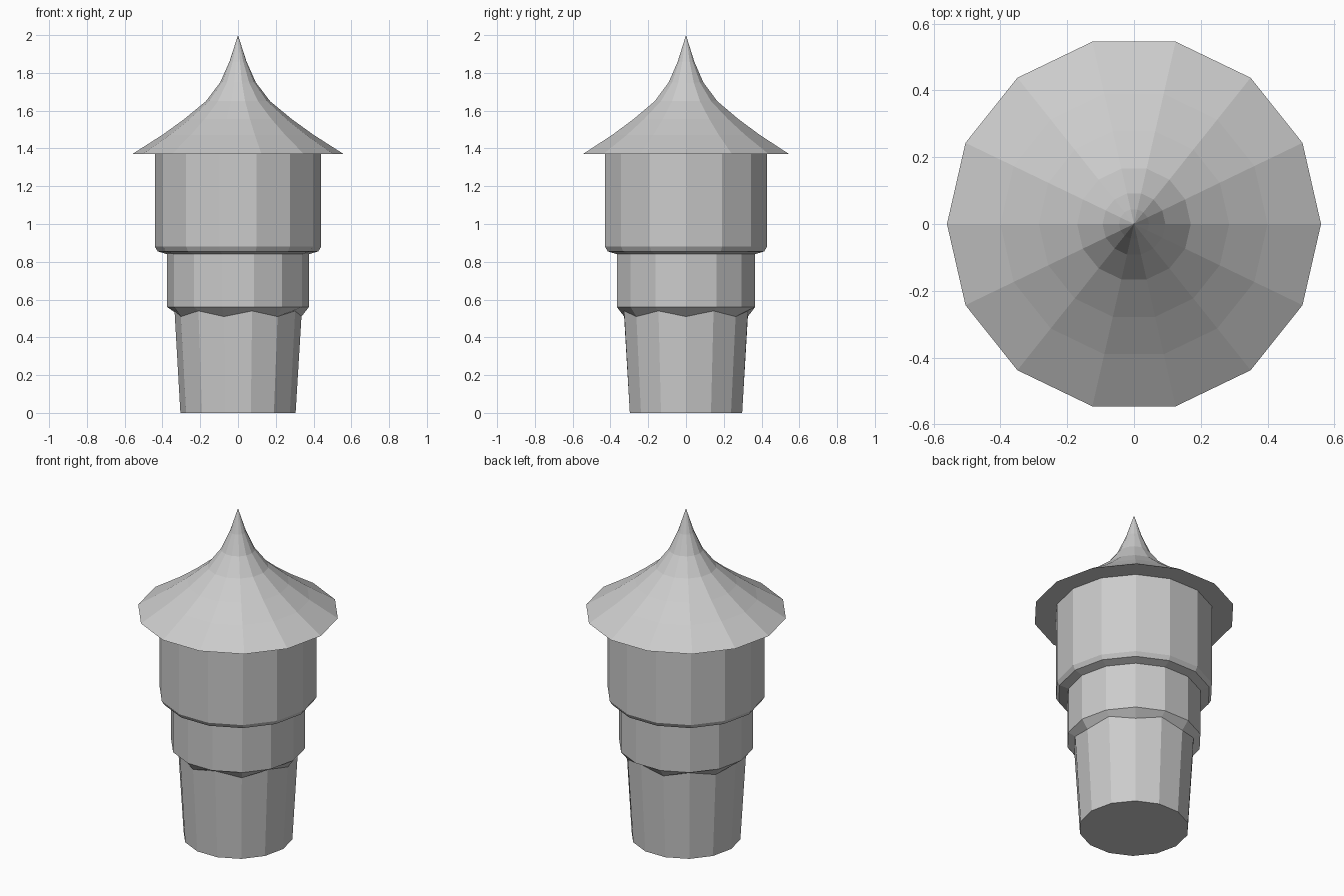
import bpy, bmesh
from math import cos, sin, pi

if "Cube" in bpy.data.objects:
    bpy.data.objects.remove(bpy.data.objects["Cube"])

SIDES = 14


def lathe(name, profile):
    """Flat-shaded turned solid; profile rows are (radius, z, zigzag height)."""
    bm = bmesh.new()
    rings = []
    for r, z, zig in profile:
        if r == 0:
            rings.append([bm.verts.new((0, 0, z))] * SIDES)
            continue
        rings.append([bm.verts.new((r * cos(2 * pi * k / SIDES),
                                    r * sin(2 * pi * k / SIDES),
                                    z + (zig if k % 2 else -zig)))
                      for k in range(SIDES)])
    for low, high in zip(rings, rings[1:]):
        for k in range(SIDES):
            n = (k + 1) % SIDES
            quad = [low[k], low[n], high[n], high[k]]
            bm.faces.new(list(dict.fromkeys(quad)))
    # Close open ends
    for ring, (r, _, _) in ((rings[0], profile[0]), (rings[-1], profile[-1])):
        if r > 0:
            bm.faces.new(ring)
    bmesh.ops.recalc_face_normals(bm, faces=bm.faces[:])
    mesh = bpy.data.meshes.new(name)
    bm.to_mesh(mesh)
    bm.free()
    obj = bpy.data.objects.new(name, mesh)
    bpy.context.collection.objects.link(obj)
    return obj


# Stepped tower: tapered shaft, zigzag corbel, middle drum, upper drum
lathe("tower_body", [
    (0.305, 0.0, 0),
    (0.336, 0.525, 0.015),
    (0.375, 0.56, 0),
    (0.375, 0.84, 0),
    (0.425, 0.855, 0),
    (0.44, 0.88, 0),
    (0.44, 1.37, 0),
])

# Flared roof with concave sides and a pointed tip
lathe("roof", [
    (0.56, 1.37, 0),
    (0.40, 1.472, 0),
    (0.285, 1.555, 0),
    (0.17, 1.65, 0),
    (0.094, 1.75, 0),
    (0.045, 1.86, 0),
    (0.0, 2.0, 0),
])
